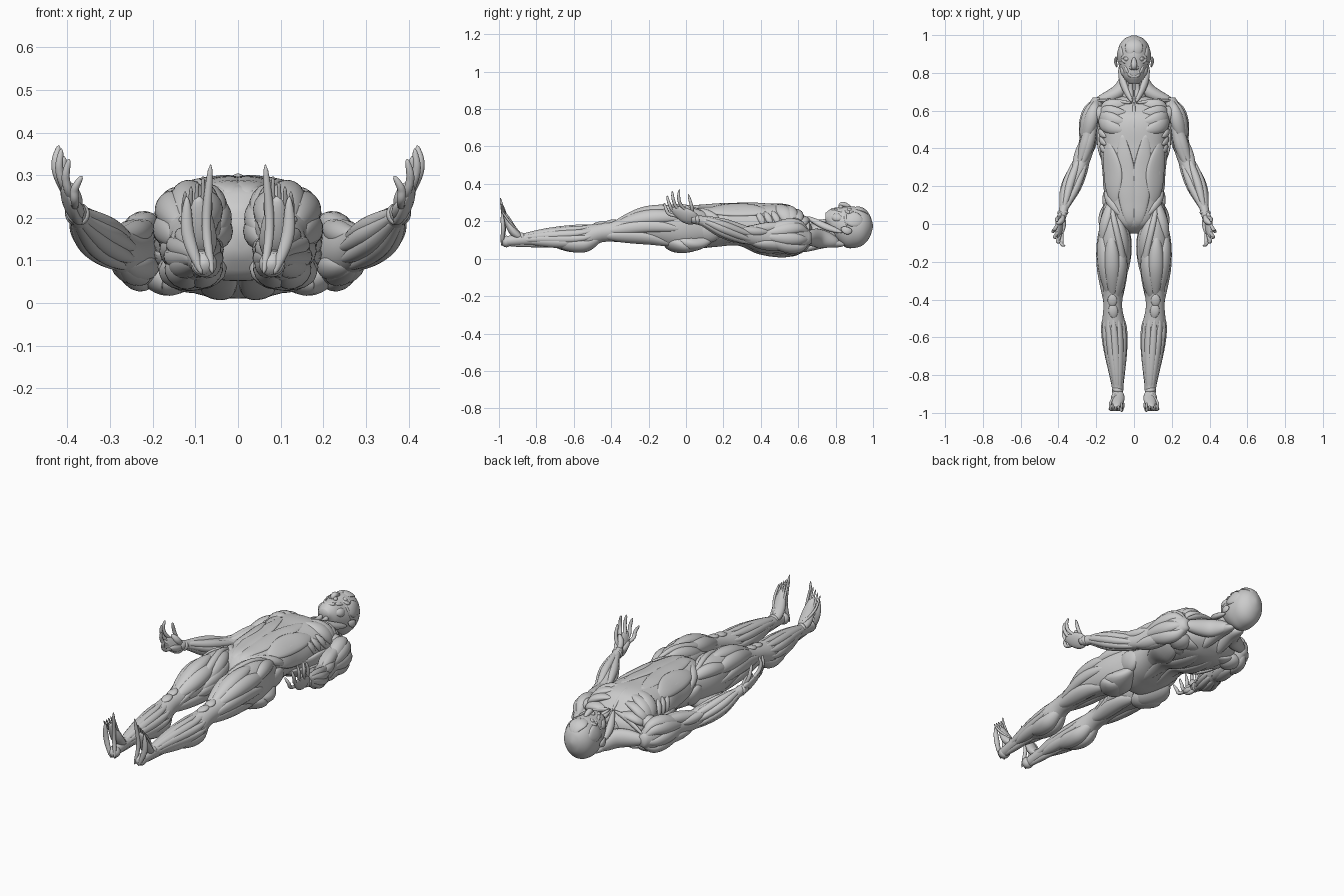
import bpy
from math import sin, cos, pi, radians
from mathutils import Vector as V

X, Y, Z = V((1, 0, 0)), V((0, 1, 0)), V((0, 0, 1))
# Body sections: y, centre x, centre z, half width, half depth
TORSO = [(.675, 0, .125, .07, .05), (.645, 0, .127, .16, .085), (.56, 0, .147, .192, .141), (.4, 0, .163, .18, .136),
         (.28, 0, .185, .157, .11), (.12, 0, .172, .155, .117), (.0, 0, .165, .11, .11), (-.05, 0, .17, .03, .05)]
NECK = [(.62, 0, .13, .1, .07), (.69, 0, .135, .064, .057), (.82, 0, .15, .05, .06)]
HEAD = [(.745, 0, .22, .03, .025), (.78, 0, .198, .06, .072), (.85, 0, .17, .084, .109), (.9, 0, .168, .088, .112),
        (.95, 0, .17, .077, .096), (.985, 0, .174, .045, .055), (.999, 0, .175, .008, .01)]
LEG = [(.13, .11, .165, .045, .08), (-.02, .108, .168, .083, .122), (-.2, .11, .173, .082, .098),
       (-.38, .113, .148, .056, .062), (-.45, .112, .14, .054, .056), (-.55, .106, .112, .068, .071),
       (-.8, .09, .108, .038, .041), (-.98, .083, .092, .026, .027)]
ARM = [(.67, .195, .11, .025, .03), (.6, .212, .118, .054, .085), (.45, .242, .119, .049, .067), (.34, .274, .124, .048, .054),
       (.2, .332, .162, .047, .046), (.1, .367, .198, .029, .031), (.03, .383, .217, .024, .028)]


def tube(name, rings, mirror=True):
    n, m = len(rings[0]), len(rings)
    faces = [(i * n + j, i * n + (j + 1) % n, (i + 1) * n + (j + 1) % n, (i + 1) * n + j)
             for i in range(m - 1) for j in range(n)]
    faces += [tuple(range(n))[::-1], tuple(range((m - 1) * n, m * n))]
    me = bpy.data.meshes.new(name)
    me.from_pydata([p for r in rings for p in r], [], faces)
    me.polygons.foreach_set("use_smooth", [True] * len(faces))
    ob = bpy.data.objects.new(name, me)
    bpy.context.collection.objects.link(ob)
    if mirror:
        ob.modifiers.new("mirror", "MIRROR")


def at(core, y):
    # smooth section of a core at height y
    c = sorted(core)
    y = min(max(y, c[0][0]), c[-1][0])
    i = max(k for k in range(len(c) - 1) if c[k][0] <= y)
    d = c[i + 1][0] - c[i][0]
    t = (y - c[i][0]) / d

    def slope(k, q):
        a, b = c[max(k - 1, 0)], c[min(k + 1, len(c) - 1)]
        return (b[q] - a[q]) / (b[0] - a[0])
    return [c[i][q] * (1 + 2 * t) * (1 - t) ** 2 + c[i + 1][q] * t * t * (3 - 2 * t)
            + d * t * (1 - t) * (slope(i, q) * (1 - t) - slope(i + 1, q) * t) for q in range(1, 5)]


def skin(core, y, a, scale=1):
    # point and outward normal on a core; the torso is squarer than the limbs
    x, z, rx, rz = at(core, y)
    p = .78 if core is TORSO else 1
    c, s = [abs(v) ** p * (1 if v > 0 else -1) for v in (cos(a), sin(a))]
    return V((x + rx * scale * c, y, z + rz * scale * s)), V((cos(a) / rx, 0, sin(a) / rz)).normalized()


def core_body(name, core, scale, mirror=False):
    y0, y1 = core[0][0], core[-1][0]
    tube(name, [[skin(core, y0 + (y1 - y0) * i / 48, k * pi / 20, scale)[0] for k in range(40)] for i in range(49)], mirror)


def belly(name, path, normals, w, h, power, mirror=True):
    # spindle shaped muscle swept along a path
    rings, n = [], len(path) - 1
    for i, p in enumerate(path):
        t = path[min(i + 1, n)] - path[max(i - 1, 0)]
        side = t.cross(normals[i]).normalized()
        up = side.cross(t).normalized()
        f = max(abs(sin(pi * i / n)) ** power, .1)
        rings.append([p + side * w * f * cos(k * pi / 8) + up * h * f * sin(k * pi / 8) for k in range(16)])
    tube(name, rings, mirror)


def fan(name, core, first, last=None, n=1, w=.03, flat=.8):
    # n muscles lying on a core, blended from first to last; each is y start, y end, angle start, angle end
    # angle 0 = outer side, 90 = front, 180 = inner side, -90 = back
    for j in range(n):
        u = j / max(n - 1, 1)
        y0, y1, a0, a1 = [p + (q - p) * u for p, q in zip(first, last or first)]
        pts = [skin(core, y0 + (y1 - y0) * i / 20, radians(a0 + (a1 - a0) * i / 20)) for i in range(21)]
        belly(f"{name}_{j + 1}", [p - q * w * flat * .62 for p, q in pts], [q for p, q in pts], w, w * flat, .6)


def cord(name, pts, w, h, normal, power=.5, mirror=True):
    # free muscle or tendon curved through a few points
    pts = [V(p) for p in pts]
    e = [2 * pts[0] - pts[1]] + pts + [2 * pts[-1] - pts[-2]]
    path = []
    for a, b, c, d in zip(e, e[1:], e[2:], e[3:]):
        for t in [k / 10 for k in range(10)]:
            path.append(.5 * (2 * b + (c - a) * t + (2 * a - 5 * b + 4 * c - d) * t * t + (3 * b - a - 3 * c + d) * t ** 3))
    path.append(pts[-1])
    belly(name, path, [normal] * len(path), w, h, power, mirror)


def ball(name, loc, r):
    cord(name, [V(loc) - Y * r, loc, V(loc) + Y * r], r, r, Z)


def ring(name, c, rx, ry, w, tilt=0, mirror=True):
    rings = []
    for i in range(25):
        d = V((cos(i * pi / 12), sin(i * pi / 12), 0))
        p = V(c) + V((rx * d.x, ry * d.y, -tilt * d.x))
        rings.append([p + (d * cos(k * pi / 4) + Z * sin(k * pi / 4)) * w for k in range(8)])
    tube(name, rings, mirror)


core_body("torso_core", TORSO, .965)
core_body("neck_core", NECK, .93)
core_body("skull", HEAD, .985)
core_body("leg_core", LEG, .93, True)
core_body("arm_core", ARM, .92, True)

# Torso
fan("pectoral", TORSO, (.635, .6, 84, 10), (.49, .56, 80, 5), 4, .042, .55)
fan("abdominal", TORSO, (.48, -.03, 75, 84), w=.05, flat=.25)
fan("oblique", TORSO, (.44, .1, 42, 50), (.42, .14, 5, 15), 2, .058, .3)
fan("hip_crest", TORSO, (.2, .04, 0, 65), w=.024)
fan("serratus", TORSO, (.5, .46, 5, 40), (.42, .38, 0, 36), 3, .018, .6)
fan("latissimus", TORSO, (.6, .22, -15, -62), (.58, .28, -3, -25), 2, .065, .3)
fan("back_column", TORSO, (.6, .1, -80, -78), w=.045, flat=.4)
fan("shoulder_blade", TORSO, (.6, .57, -75, -15), (.5, .57, -65, -8), 2, .04, .45)
fan("gluteus_medius", TORSO, (.2, .03, -10, -15), w=.06, flat=.5)
# Muscles joining trunk to upper arm
cord("armpit_front", [(.13, .56, .2), (.18, .58, .18), (.235, .54, .14)], .045, .035, Z)
cord("armpit_back", [(.11, .54, .06), (.17, .57, .06), (.24, .55, .09)], .06, .042, Z)
# Thigh
fan("gluteus", LEG, (.15, -.1, -120, -60), (.07, -.12, -115, -70), 2, .08, .55)
fan("hip_tensor", LEG, (.14, -.12, 62, 25), w=.035)
fan("sartorius", LEG, (.14, -.46, 70, 185), w=.02)
fan("quadriceps", LEG, (-.1, -.41, 132, 132), (.0, -.39, 25, 50), 3, .043)
fan("adductor", LEG, (.04, -.22, 112, 165), (.02, -.32, 170, 200), 3, .037)
fan("outer_band", LEG, (-.02, -.44, -5, 8), w=.033, flat=.6)
fan("hamstring", LEG, (-.05, -.47, -65, -30), (-.05, -.47, -125, -150), 2, .042)
fan("knee_band", LEG, (-.27, -.33, 20, 120), w=.016)
fan("kneecap", LEG, (-.37, -.44, 88, 88), (-.42, -.5, 88, 95), 2, .025, .45)
# Lower leg
fan("calf", LEG, (-.44, -.74, -125, -135), (-.44, -.71, -60, -50), 2, .045)
fan("soleus", LEG, (-.55, -.86, -160, -130), (-.55, -.86, -20, -50), 2, .03)
fan("heel_tendon", LEG, (-.68, -.98, -90, -90), w=.018, flat=1)
fan("shin_muscle", LEG, (-.48, -.9, 0, -10), (-.48, -.9, 180, 190), 7, .023)
fan("ankle_strap", LEG, (-.87, -.89, 0, 180), w=.013)
# Arm
fan("deltoid", ARM, (.66, .42, 105, 45), (.66, .42, -75, -25), 4, .038)
fan("biceps", ARM, (.56, .3, 75, 65), (.56, .3, 115, 100), 2, .031, 1)
fan("brachialis", ARM, (.45, .28, 25, 45), w=.026, flat=1)
fan("triceps", ARM, (.54, .34, -45, -70), (.54, .33, -150, -115), 3, .034)
fan("forearm", ARM, (.38, .06, 45, 95), (.34, .05, -225, -205), 8, .023, 1)
fan("wrist_strap", ARM, (.065, .055, -80, 100), (.065, .055, 100, 280), 2, .011)
# Head
fan("forehead_muscle", HEAD, (.985, .895, 80, 72), w=.03, flat=.27)
fan("temple_muscle", HEAD, (.95, .84, 15, 32), w=.042, flat=.3)
fan("jaw_muscle", HEAD, (.84, .775, 25, 25), w=.024, flat=.7)
fan("cheek_muscle", HEAD, (.845, .79, 48, 64), w=.01, flat=1)

# Neck and collar
cord("neck_side_muscle", [(.078, .835, .14), (.055, .74, .175), (.012, .645, .225)], .02, .016, X + Z)
cord("throat_muscle", [(.015, .77, .21), (.018, .71, .195), (.012, .64, .215)], .014, .014, Z)
cord("collar_bone", [(.01, .64, .222), (.1, .65, .198), (.2, .655, .14)], .012, .014, Z)
cord("trapezius", [(.035, .82, .085), (.075, .705, .11), (.215, .64, .11)], .05, .04, X + Y)
cord("neck_back_muscle", [(.03, .85, .075), (.035, .74, .085), (.05, .6, .04)], .035, .028, -Z)
cord("breast_bone", [(0, .645, .215), (0, .55, .275), (0, .46, .287)], .012, .012, Z, mirror=False)

# Face
ring("eye_ring", (.036, .874, .258), .025, .018, .009, .012)
ball("eyeball", (.036, .874, .257), .015)
cord("nose", [(0, .885, .272), (0, .84, .29), (0, .815, .275)], .016, .014, Z, mirror=False)
ball("nostril", (.013, .828, .275), .012)
ring("mouth_ring", (0, .795, .262), .026, .014, .009, mirror=False)
cord("cheek_bone", [(.03, .85, .25), (.062, .852, .225), (.084, .86, .17)], .01, .012, X + Z)
cord("ear", [(.09, .83, .165), (.098, .86, .15), (.095, .888, .148)], .02, .008, X)

# Feet: heel, sole arch, midfoot and tendon-like toes
ball("heel", (.08, -.96, .092), .031)
cord("midfoot", [(.085, -.87, .1), (.086, -.925, .15), (.093, -.975, .25)], .036, .024, Y)
cord("sole_inner", [(.06, -.985, .068), (.074, -.972, .18), (.064, -.992, .325)], .011, .01, Y, .35)
cord("sole_outer", [(.085, -.985, .068), (.117, -.978, .16), (.12, -.985, .25)], .015, .012, Y)
for i in range(5):
    x = .068 + .014 * i
    cord(f"toe_{i + 1}", [(.088, -.885, .135), (x, -.945, .2), (x, -.99, .31 - .012 * i)], .0065, .006, Y, .3)

# Hands: palm, pads, thumb and fingers curling up from the knuckles
cord("palm", [(.376, .07, .205), (.39, .01, .225), (.405, -.075, .27)], .043, .017, X - Z / 2)
cord("thumb_pad", [(.375, .05, .215), (.385, .02, .25), (.405, 0, .285)], .018, .018, X)
cord("little_pad", [(.375, .05, .205), (.376, 0, .215), (.38, -.05, .235)], .018, .016, X)
cord("thumb", [(.38, .04, .225), (.406, .03, .28), (.408, .012, .345)], .009, .01, X, .35)
for i in range(4):
    knuckle = V((.418 - .012 * i, -.025 - .018 * i, .285 - .017 * i))
    tip = V((.42 - .006 * i * i, -.035 - .045 * i + .006 * i * i, .37 - .008 * i * i))
    cord(f"finger_{i + 1}", [(.384, .04, .218), knuckle, (knuckle + tip) / 2 + (X - Y) * .009, tip], .009, .01, X, .35)
